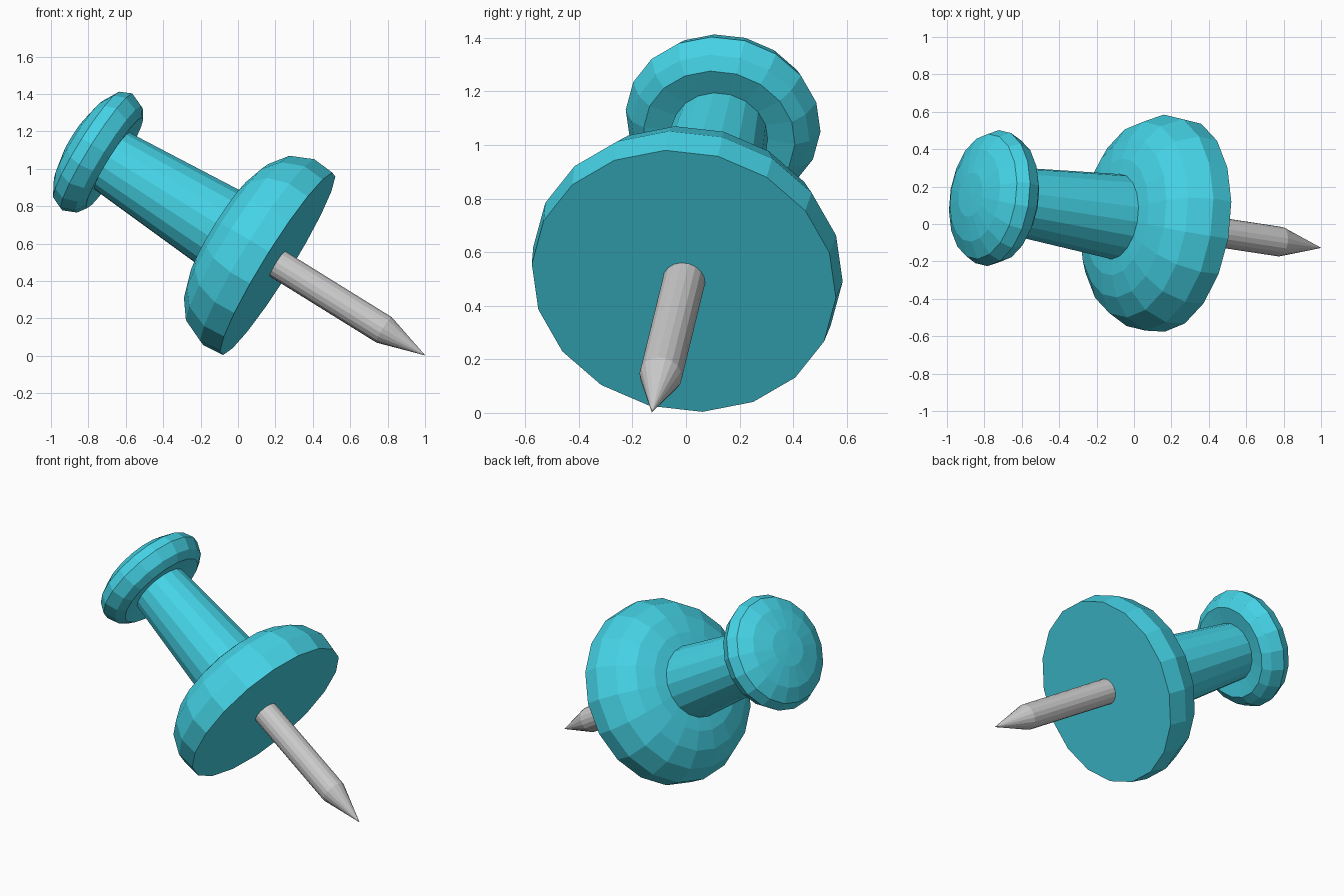
import bpy, bmesh, math
from mathutils import Vector, Matrix

if "Cube" in bpy.data.objects:
    bpy.data.objects.remove(bpy.data.objects["Cube"])

SIDES = 18
BASE = Vector((0.212, -0.008, 0.492))        # centre of the flat collar face
AXIS = Vector((-0.843, 0.128, 0.523)).normalized()
E1 = Vector((-0.292, 0.07, -0.4875))
E1 = (E1 - AXIS * E1.dot(AXIS)).normalized()
E2 = AXIS.cross(E1)
FRAME = Matrix((E1, E2, AXIS)).transposed()


def lathe(name, profile, color=None):
    """Turn (radius, height) points around the tilted pin axis."""
    bm = bmesh.new()
    rings = []
    for r, h in profile:
        if r == 0:
            rings.append([bm.verts.new((0, 0, h))] * SIDES)
        else:
            rings.append([bm.verts.new((r * math.cos(2 * math.pi * i / SIDES),
                                        r * math.sin(2 * math.pi * i / SIDES), h))
                          for i in range(SIDES)])
    for a, b in zip(rings, rings[1:]):
        for i in range(SIDES):
            j = (i + 1) % SIDES
            bm.faces.new(list(dict.fromkeys((a[i], a[j], b[j], b[i]))))
    if profile[0][0] > 0:
        bm.faces.new(rings[0][::-1])
    if profile[-1][0] > 0:
        bm.faces.new(rings[-1])
    bmesh.ops.recalc_face_normals(bm, faces=bm.faces)
    mesh = bpy.data.meshes.new(name)
    bm.to_mesh(mesh)
    bm.free()
    obj = bpy.data.objects.new(name, mesh)
    bpy.context.collection.objects.link(obj)
    obj.matrix_world = Matrix.Translation(BASE) @ FRAME.to_4x4()
    if color:
        mat = bpy.data.materials.new(name + "_plastic")
        mat.diffuse_color = color
        mat.use_nodes = True
        mat.node_tree.nodes["Principled BSDF"].inputs["Base Color"].default_value = mat.diffuse_color
        mesh.materials.append(mat)
    return obj


# Plastic handle: flat-bottomed domed collar, tapered grip, rounded cap
lathe("handle", [
    (0.573, 0.0), (0.583, 0.12), (0.528, 0.245), (0.43, 0.32), (0.315, 0.36), (0.23, 0.37),
    (0.18, 1.05),
    (0.285, 1.035), (0.335, 1.07), (0.367, 1.145), (0.338, 1.21), (0.25, 1.26),
    (0.12, 1.29), (0, 1.295),
], (0.06, 0.66, 0.80, 1))

# Steel needle with conical tip
lathe("needle", [(0.08, 0.05), (0.08, -0.675), (0, -0.937)])
